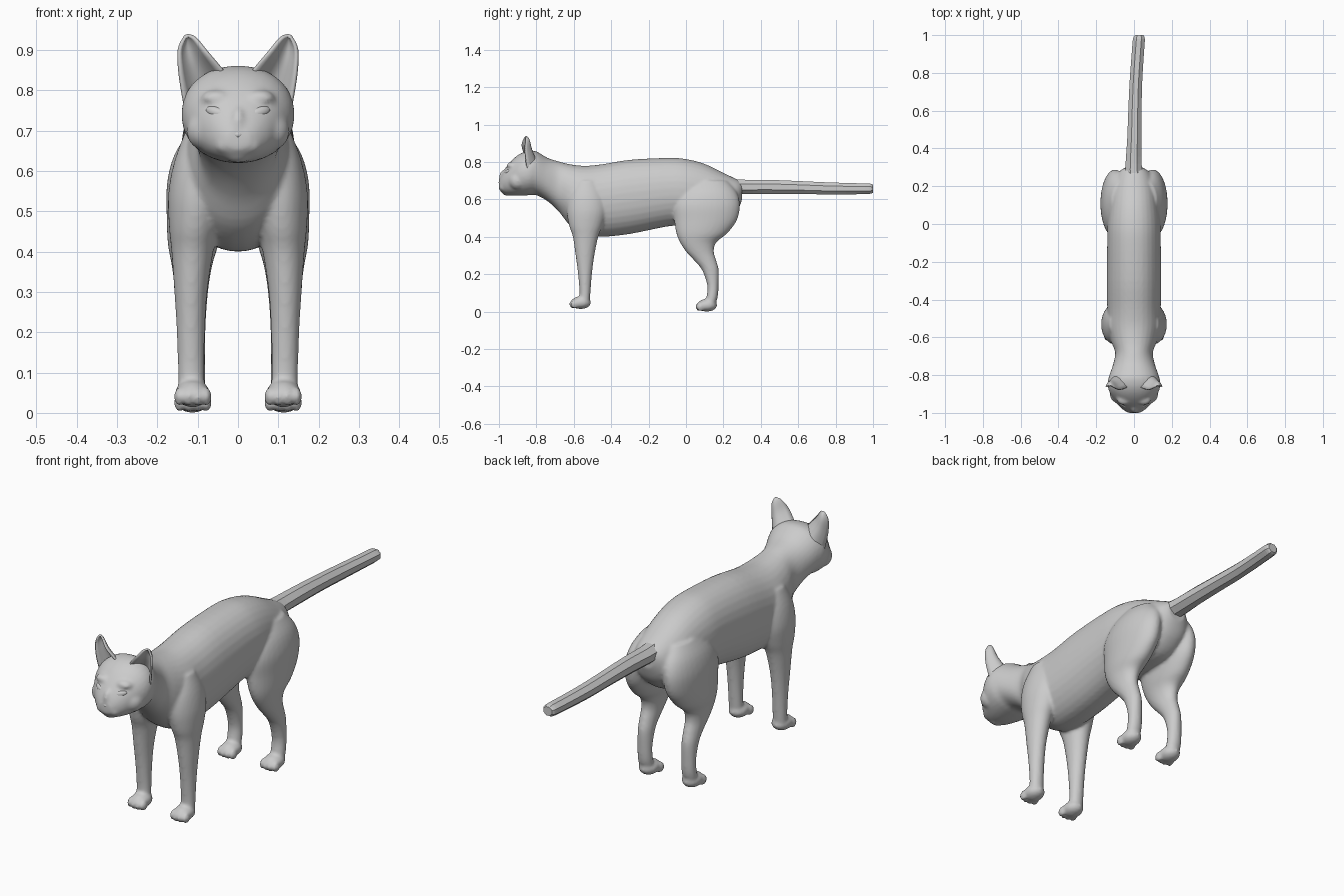
import bpy, bmesh, math
from mathutils import Vector, Matrix

if "Cube" in bpy.data.objects:
    bpy.data.objects.remove(bpy.data.objects["Cube"])


def resample(rows, steps):
    """Catmull-Rom interpolation through rows of numbers."""
    out = []
    for i in range(len(rows) - 1):
        p = [rows[max(i - 1, 0)], rows[i], rows[i + 1], rows[min(i + 2, len(rows) - 1)]]
        for k in range(steps):
            t = k / steps
            out.append([0.5 * (2*b + (c - a)*t + (2*a - 5*b + 4*c - d)*t*t + (3*b - a - 3*c + d)*t**3)
                        for a, b, c, d in zip(*p)])
    return out + [list(rows[-1])]


def loft(bm, rows, to_point, sides=32, steps=4, power=1.0):
    """Skin elliptical sections (t, centre_a, radius_a, centre_b, radius_b)."""
    rings = []
    for t, a, ra, b, rb in resample(rows, steps):
        ring = []
        for k in range(sides):
            ang = 2 * math.pi * (k + 0.5) / sides
            c, s = math.cos(ang), math.sin(ang)
            ca, sb = math.copysign(abs(c)**power, c), math.copysign(abs(s)**power, s)
            ring.append(bm.verts.new(to_point(t, a + ra*ca, b + rb*sb)))
        rings.append(ring)
    for r0, r1 in zip(rings, rings[1:]):
        for k in range(sides):
            j = (k + 1) % sides
            bm.faces.new((r0[k], r0[j], r1[j], r1[k]))
    bm.faces.new(rings[0])
    bm.faces.new(rings[-1])


def ball(bm, centre, radii, rot=Matrix()):
    m = Matrix.Translation(centre) @ rot @ Matrix.Diagonal((*radii, 1))
    bmesh.ops.create_uvsphere(bm, u_segments=20, v_segments=12, radius=1, matrix=m)


def finish(bm, name, smooth=True):
    bmesh.ops.recalc_face_normals(bm, faces=bm.faces[:])
    for f in bm.faces:
        f.smooth = smooth
    me = bpy.data.meshes.new(name)
    bm.to_mesh(me)
    bm.free()
    ob = bpy.data.objects.new(name, me)
    bpy.context.collection.objects.link(ob)
    return ob


# Torso, neck and head: y, top, bottom, half width
profile = [(-1.0, .70, .655, .028), (-.985, .735, .637, .055), (-.96, .775, .625, .083),
           (-.92, .82, .62, .113), (-.88, .848, .62, .134), (-.84, .86, .622, .14),
           (-.80, .857, .622, .13), (-.74, .822, .59, .11), (-.68, .803, .535, .10),
           (-.62, .788, .46, .122), (-.54, .78, .41, .142), (-.45, .788, .40, .142),
           (-.3, .812, .415, .144), (-.1, .822, .455, .142), (0, .816, .46, .14),
           (.1, .79, .455, .13), (.2, .742, .47, .115), (.27, .708, .53, .085), (.3, .69, .6, .045)]
body = bmesh.new()
loft(body, [(y, 0, w, (t + b)/2, (t - b)/2) for y, t, b, w in profile],
     lambda t, a, b: (a, t, b), power=0.93)

# Limbs: z, y centre, y radius, x centre, x radius
front_leg = [(.70, -.53, .06, .085, .045), (.62, -.53, .098, .095, .064), (.54, -.53, .108, .10, .073),
             (.46, -.535, .09, .108, .063), (.40, -.537, .068, .113, .052), (.30, -.54, .05, .117, .041),
             (.20, -.54, .037, .117, .035), (.10, -.54, .029, .116, .033), (.04, -.545, .03, .115, .034)]
hind_leg = [(.70, .12, .10, .07, .05), (.64, .115, .155, .085, .073), (.57, .11, .178, .10, .076),
            (.49, .105, .168, .105, .072), (.42, .085, .137, .111, .063), (.37, .065, .097, .114, .051),
            (.32, .075, .074, .115, .043), (.27, .105, .058, .115, .038), (.22, .131, .044, .115, .035),
            (.14, .144, .03, .115, .033), (.08, .14, .03, .115, .034), (.035, .128, .028, .115, .034)]
for side in (-1, 1):
    for leg, paw_y, sole in ((front_leg, -.562, .014), (hind_leg, .112, .0)):
        loft(body, leg, lambda t, a, b: (side * b, a, t))
        # Paw pad and four toes
        ball(body, (side * .113, paw_y, sole + .034), (.044, .054, .034))
        for k in (-1.5, -.5, .5, 1.5):
            ball(body, (side * .112 + k * .022, paw_y - .042 + abs(k) * .006, sole + .026),
                 (.0135, .023, .024))
    # Muzzle pad, brow and cheek
    ball(body, (side * .027, -.968, .665), (.034, .03, .025))
    ball(body, (side * .052, -.925, .78), (.04, .034, .022))
    ball(body, (side * .08, -.90, .70), (.048, .05, .05))
# Nose bridge and chin
ball(body, (0, -.968, .715), (.02, .033, .045))
ball(body, (0, -.957, .64), (.035, .028, .02))
ob = finish(body, "body")
m = ob.modifiers.new("blend", 'REMESH')
m.mode, m.voxel_size, m.use_smooth_shade = 'VOXEL', .0075, True
m = ob.modifiers.new("soften", 'SMOOTH')
m.factor, m.iterations = .5, 5

# Tail, eight sided and drifting to one side
tail = bmesh.new()
loft(tail, [(.25, 0, .05, .668, .044), (.32, -.002, .046, .667, .041), (.45, .002, .041, .667, .04),
            (.6, .005, .038, .664, .037), (.75, .01, .036, .659, .035), (.9, .02, .035, .657, .032),
            (.98, .026, .034, .657, .03), (1.0, .027, .024, .657, .022)],
     lambda t, a, b: (a, t, b), sides=8, steps=3)
finish(tail, "tail", smooth=False)

# Nose
nose = bmesh.new()
ball(nose, (0, -.99, .69), (.014, .012, .01))
finish(nose, "nose")

for side, label in ((-1, "left"), (1, "right")):
    # Ear: cupped shell between an inner and an outer edge
    inner = resample([(.035, -.865, .845), (.075, -.877, .892), (.105, -.866, .928), (.122, -.857, .936)], 5)
    outer = resample([(.132, -.85, .765), (.144, -.86, .84), (.146, -.86, .90), (.13, -.857, .935)], 5)
    ear, n = bmesh.new(), 10
    grid = []
    for i, (p, q) in enumerate(zip(inner, outer)):
        depth = .058 * (1 - i / (len(inner) - 1)) ** .8
        row = []
        for k in range(n + 1):
            s = k / n
            v = Vector(p).lerp(Vector(q), s) + Vector((0, depth * 4 * s * (1 - s), 0))
            row.append(ear.verts.new((side * v.x, v.y, v.z)))
        grid.append(row)
    for r0, r1 in zip(grid, grid[1:]):
        for k in range(n):
            ear.faces.new((r0[k], r0[k + 1], r1[k + 1], r1[k]))
    ob = finish(ear, "ear_" + label)
    m = ob.modifiers.new("thickness", 'SOLIDIFY')
    m.thickness, m.offset = .008, 0

    # Almond eye, tilted up at the outer corner
    eye = bmesh.new()
    rot = Matrix.Rotation(side * .45, 4, 'Z') @ Matrix.Rotation(-side * .3, 4, 'Y')
    ball(eye, (side * .054, -.957, .745), (.029, .012, .014), rot)
    finish(eye, "eye_" + label)
